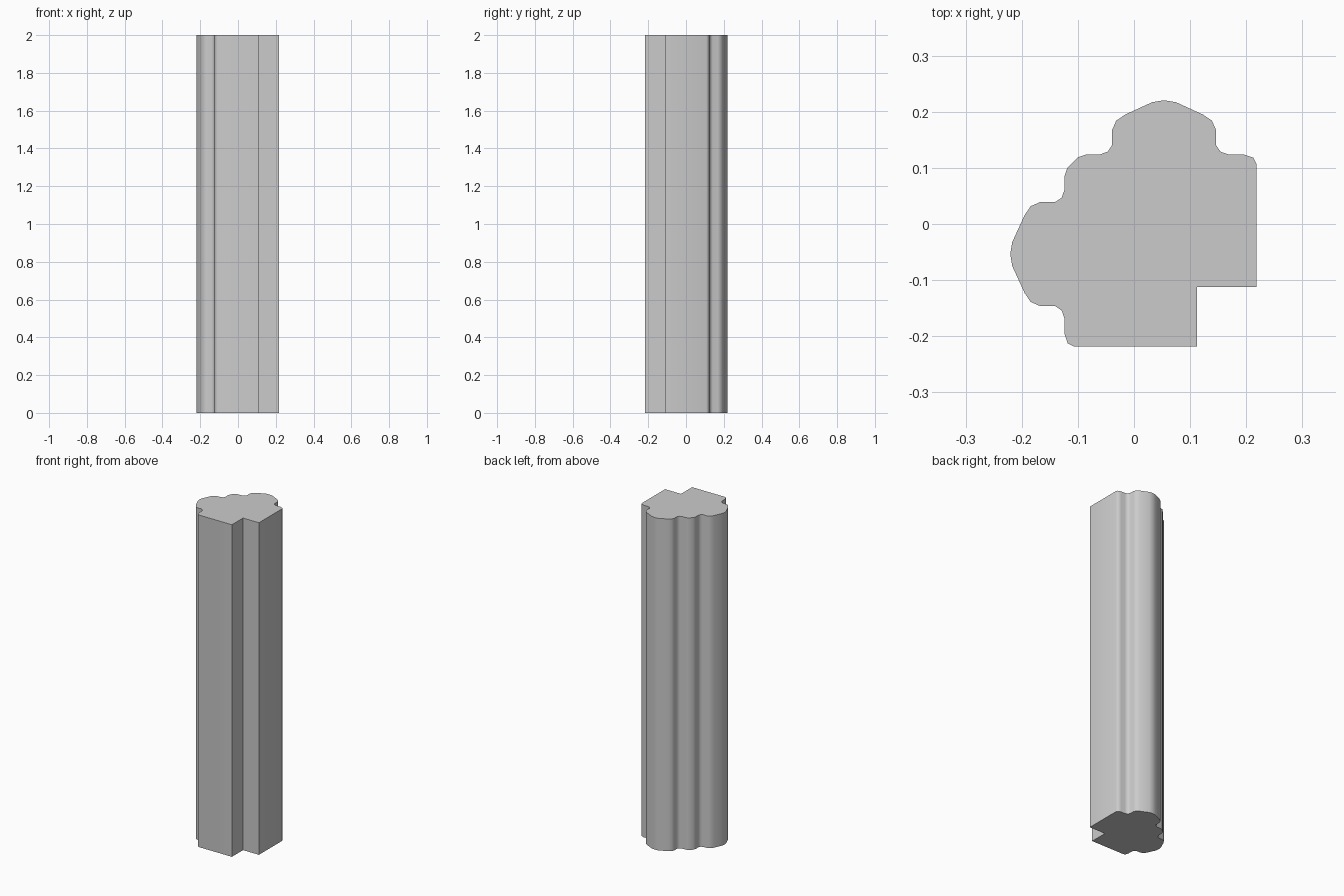
import bpy, bmesh, math

if "Cube" in bpy.data.objects:
    bpy.data.objects.remove(bpy.data.objects["Cube"])

HEIGHT = 2.0
LOBE_X = 0.0536  # centre line of the moulded lobe

# right side of the lobe, from the fillet up to the crown
lobe = [(0.168, 0.124), (0.154, 0.129), (0.146, 0.141), (0.146, 0.168),
        (0.139, 0.184), (0.123, 0.195), (0.075, 0.217)]
crown = [(LOBE_X, 0.2205)]
lobe_left = [(2 * LOBE_X - x, y) for x, y in reversed(lobe)]

# half of the section: square corner, rounded bead, lobe, diagonal shoulder
half = [(0.218, -0.112), (0.218, 0.108), (0.213, 0.118), (0.195, 0.124)]
half += lobe + crown + lobe_left + [(-0.085, 0.124), (-0.100, 0.119)]

# the section is symmetric about the diagonal y = -x
section = [(0.112, -0.112)] + half + [(-y, -x) for x, y in reversed(half)]

# extruded moulded post
bm = bmesh.new()
base = bm.faces.new([bm.verts.new((x, y, 0)) for x, y in section])
top = bmesh.ops.extrude_face_region(bm, geom=[base], use_keep_orig=True)
bmesh.ops.translate(bm, vec=(0, 0, HEIGHT),
                    verts=[v for v in top["geom"] if isinstance(v, bmesh.types.BMVert)])
bmesh.ops.recalc_face_normals(bm, faces=bm.faces[:])
mesh = bpy.data.meshes.new("moulded_post")
bm.to_mesh(mesh)
bm.free()
post = bpy.data.objects.new("moulded_post", mesh)
bpy.context.collection.objects.link(post)

# smooth mouldings, sharp corners
bpy.context.view_layer.objects.active = post
post.select_set(True)
bpy.ops.object.shade_smooth_by_angle(angle=math.radians(50))
